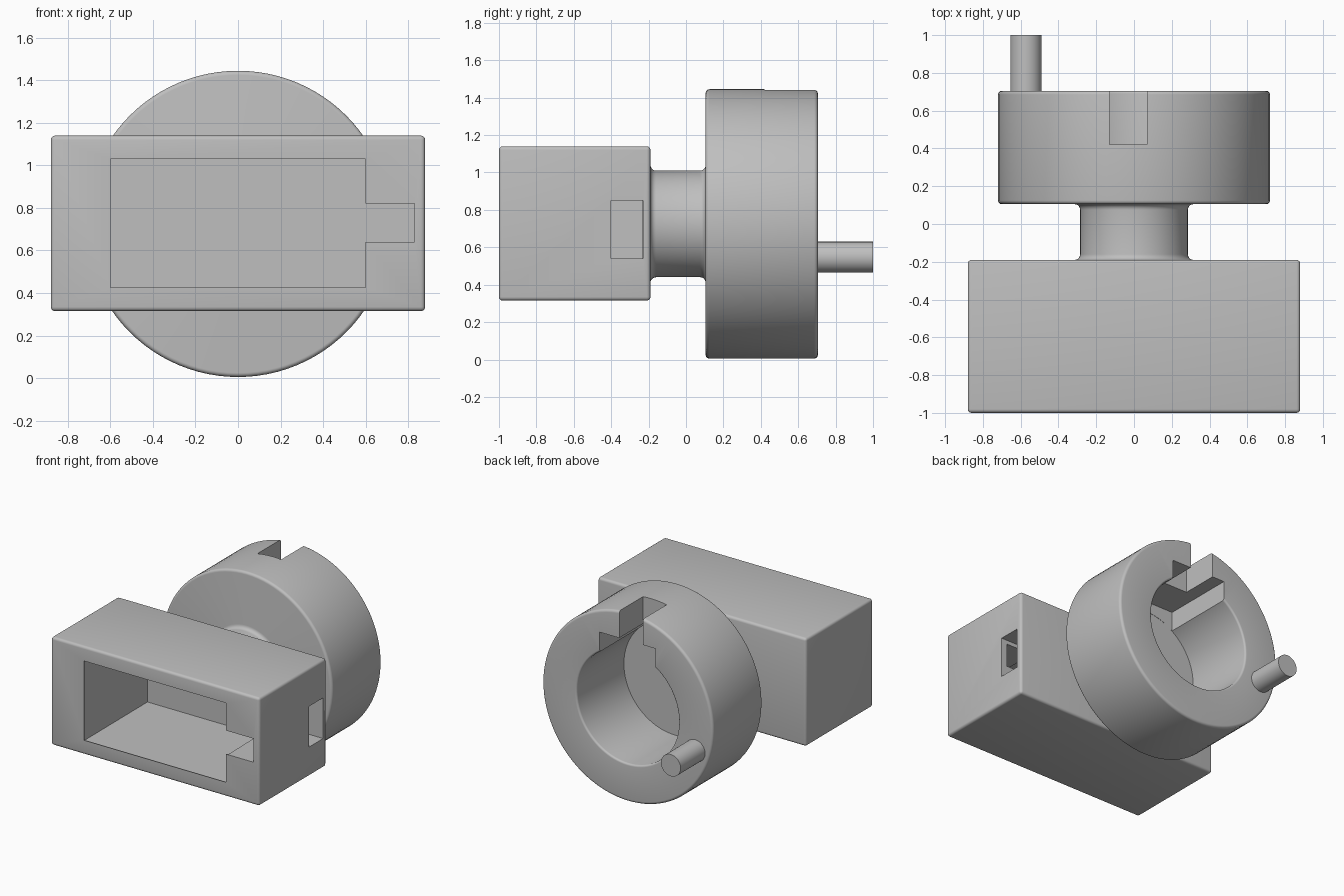
import bpy, bmesh, math
from mathutils import Matrix, Vector

default = bpy.data.objects.get("Cube")
if default:
    bpy.data.objects.remove(default, do_unlink=True)

GREY = (0.52, 0.52, 0.52, 1)
grey = bpy.data.materials.new("plain grey")
grey.use_nodes = True
grey.diffuse_color = GREY
grey.node_tree.nodes["Principled BSDF"].inputs["Base Color"].default_value = GREY

AXIS_Z = 0.725   # height of the turned parts' axis


def finish(name, bm):
    bmesh.ops.recalc_face_normals(bm, faces=bm.faces)
    mesh = bpy.data.meshes.new(name)
    bm.to_mesh(mesh)
    bm.free()
    mesh.materials.append(grey)
    obj = bpy.data.objects.new(name, mesh)
    bpy.context.collection.objects.link(obj)
    return obj


def block(name, x, y, z, bevel=0):
    """Box from three (low, high) ranges, with optional rounded edges."""
    bm = bmesh.new()
    bmesh.ops.create_cube(bm, size=1)
    for v in bm.verts:
        v.co = Vector([(a + b) / 2 + c * (b - a) for (a, b), c in zip((x, y, z), v.co)])
    if bevel:
        bmesh.ops.bevel(bm, geom=bm.edges[:], offset=bevel, segments=4,
                        profile=0.5, affect='EDGES')
    return finish(name, bm)


def arc(r, y, radius, start, end, steps=5):
    """Rounded profile corner centred at (r, y), angles in degrees."""
    angles = [math.radians(start + (end - start) * i / steps) for i in range(steps + 1)]
    return [(r + radius * math.cos(a), y + radius * math.sin(a)) for a in angles]


def lathe(name, profile, x=0, z=AXIS_Z, sides=96):
    """Turn a (radius, y) profile around an axis along y."""
    bm = bmesh.new()
    verts = [bm.verts.new((r, y, 0)) for r, y in profile]
    edges = [bm.edges.new(pair) for pair in zip(verts, verts[1:])]
    bmesh.ops.spin(bm, geom=verts + edges, cent=(0, 0, 0), axis=(0, 1, 0),
                   angle=math.tau, steps=sides)
    bmesh.ops.remove_doubles(bm, verts=bm.verts, dist=0.0005)
    bmesh.ops.transform(bm, matrix=Matrix.Translation((x, 0, z)), verts=bm.verts)
    return finish(name, bm)


def flared_cutter(name, x, z, front, back, flare):
    """Rectangular pocket whose mouth is rounded outwards."""
    bm = bmesh.new()
    sections = [(front - 0.1, flare)]
    for i in range(5):
        a = math.radians(90 * i / 4)
        sections.append((front + flare * math.sin(a), flare * (1 - math.cos(a))))
    sections.append((back, 0))
    loops = []
    for y, g in sections:
        corners = [(x[0] - g, z[0] - g), (x[1] + g, z[0] - g),
                   (x[1] + g, z[1] + g), (x[0] - g, z[1] + g)]
        loops.append([bm.verts.new((cx, y, cz)) for cx, cz in corners])
    for a, b in zip(loops, loops[1:]):
        for i in range(4):
            j = (i + 1) % 4
            bm.faces.new((a[i], a[j], b[j], b[i]))
    bm.faces.new(loops[0])
    bm.faces.new(loops[-1])
    return finish(name, bm)


def cut(target, cutter):
    cutter.hide_render = True
    mod = target.modifiers.new("cut", 'BOOLEAN')
    mod.operation = 'DIFFERENCE'
    mod.solver = 'EXACT'
    mod.object = cutter
    bpy.context.view_layer.objects.active = target
    bpy.ops.object.modifier_apply(modifier=mod.name)
    bpy.data.objects.remove(cutter, do_unlink=True)


# Rectangular housing: open front pocket, side channel and side window
housing = block("housing", (-0.88, 0.88), (-1, -0.19), (0.315, 1.14), bevel=0.02)
cut(housing, flared_cutter("pocket_cutter", (-0.6, 0.6), (0.425, 1.03), -1, -0.235, 0.014))
cut(housing, block("channel_cutter", (0.5, 0.83), (-1.1, -0.238), (0.64, 0.82)))
cut(housing, block("window_cutter", (0.55, 1), (-0.4, -0.23), (0.54, 0.85)))

# Turned drum with its neck and blind bore
profile = [(0, -0.21), (0.315, -0.21)]
profile += arc(0.315, -0.16, 0.03, 270, 180)     # neck fillet at housing
profile += arc(0.315, 0.075, 0.03, 180, 90)      # neck fillet at drum
profile += arc(0.70, 0.125, 0.02, 270, 360)      # drum front rim
profile += arc(0.70, 0.685, 0.02, 0, 90)         # drum back rim
profile += arc(0.445, 0.69, 0.015, 90, 180)      # bore mouth
profile += [(0.43, 0.135), (0, 0.135)]
drum = lathe("drum_and_neck", profile)

# Wide keyway inside the bore, and the slot through the drum's top
cut(drum, block("keyway_cutter", (-0.235, 0.235), (0.137, 0.8), (0.8, 1.235)))
cut(drum, block("slot_cutter", (-0.13, 0.07), (0.42, 0.8), (1.1, 1.6)))

# Crank pin on the drum's back face
pin = lathe("crank_pin", [(0, 0.66), (0.083, 0.66), (0.083, 1), (0, 1)],
            x=-0.572, z=0.547, sides=48)

bpy.ops.object.select_all(action='DESELECT')
for obj in (housing, drum, pin):
    obj.select_set(True)
bpy.context.view_layer.objects.active = housing
bpy.ops.object.shade_smooth_by_angle(angle=math.radians(35))
